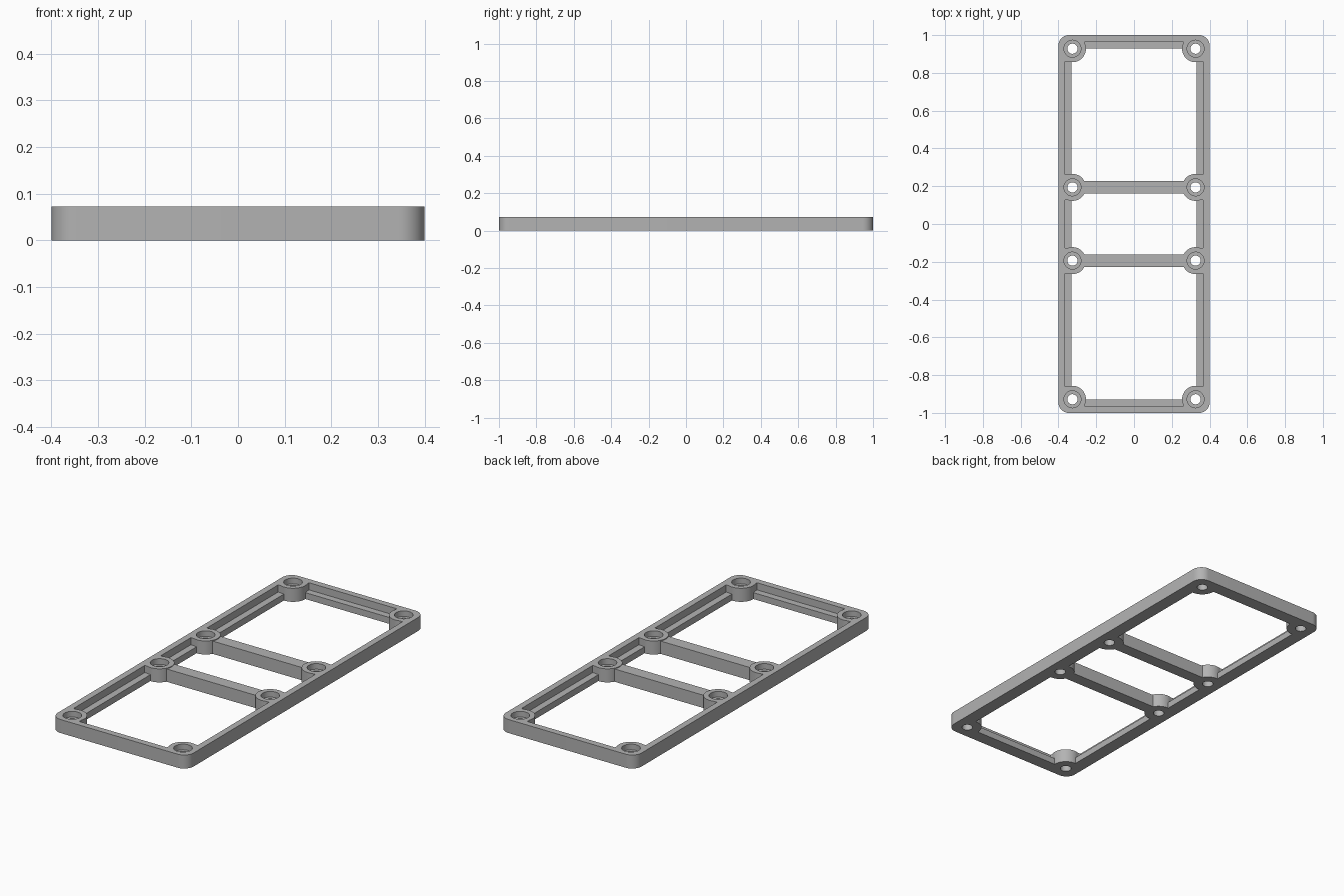
import bpy
import bmesh
import math

default = bpy.data.objects.get("Cube")
if default:
    bpy.data.objects.remove(default, do_unlink=True)

HALF_X, HALF_Y, HEIGHT = 0.40, 1.00, 0.072
RAIL, WALL, LEDGE = 0.07, 0.034, 0.034
BOSS_X, BOSS_Y, BOSS_R = 0.326, (0.928, 0.194), 0.0715
BORE_R, HOLE_R, BORE_FLOOR = 0.045, 0.027, 0.042
BAR_HALF, BAR_TOP = 0.033, 0.068

grey = bpy.data.materials.new("mid grey")
grey.use_nodes = True
colour = (0.45, 0.45, 0.45, 1)
grey.diffuse_color = colour
grey.node_tree.nodes["Principled BSDF"].inputs["Base Color"].default_value = colour


def prism(name, outline, z0, z1):
    """Extrude a flat outline from z0 to z1."""
    bm = bmesh.new()
    face = bm.faces.new([bm.verts.new((x, y, z0)) for x, y in outline])
    top = bmesh.ops.extrude_face_region(bm, geom=[face])["geom"]
    for v in top:
        if isinstance(v, bmesh.types.BMVert):
            v.co.z = z1
    bmesh.ops.recalc_face_normals(bm, faces=bm.faces)
    mesh = bpy.data.meshes.new(name)
    bm.to_mesh(mesh)
    bm.free()
    mesh.materials.append(grey)
    obj = bpy.data.objects.new(name, mesh)
    bpy.context.scene.collection.objects.link(obj)
    return obj


def block(name, x0, x1, y0, y1, z0, z1):
    return prism(name, [(x0, y0), (x1, y0), (x1, y1), (x0, y1)], z0, z1)


def disc(name, x, y, r, z0, z1, n=48):
    angles = [math.tau * i / n for i in range(n)]
    return prism(name, [(x + r * math.cos(a), y + r * math.sin(a)) for a in angles], z0, z1)


def rounded(hx, hy, r, n=12):
    pts = []
    for q, (sx, sy) in enumerate([(1, 1), (-1, 1), (-1, -1), (1, -1)]):
        for i in range(n + 1):
            a = math.pi / 2 * (q + i / n)
            pts.append((sx * (hx - r) + r * math.cos(a), sy * (hy - r) + r * math.sin(a)))
    return pts


def combine(target, tool, operation):
    """Apply one boolean and discard the tool."""
    tool.hide_render = True
    mod = target.modifiers.new("shape", "BOOLEAN")
    mod.operation, mod.object, mod.solver = operation, tool, "EXACT"
    bpy.context.view_layer.objects.active = target
    bpy.ops.object.modifier_apply(modifier=mod.name)
    bpy.data.objects.remove(tool, do_unlink=True)


# Rounded outer frame with its large opening
frame = prism("mounting_frame", rounded(HALF_X, HALF_Y, 0.055), 0, HEIGHT)
ix, iy = HALF_X - RAIL, HALF_Y - RAIL
combine(frame, block("opening", -ix, ix, -iy, iy, -0.1, 0.2), "DIFFERENCE")

# Stepped ledge along the inner edge, interrupted at the bosses
outer, inner = BOSS_Y
gap = BOSS_R - 0.004
spans = [(inner + gap, outer - gap), (gap - inner, inner - gap), (gap - outer, -inner - gap)]
px, py = HALF_X - WALL, HALF_Y - WALL
for y0, y1 in spans:
    combine(frame, block("side_step", -px, px, y0, y1, LEDGE, 0.2), "DIFFERENCE")
end_x = BOSS_X - gap
combine(frame, block("end_step", -end_x, end_x, -py, py, LEDGE, 0.2), "DIFFERENCE")

# Two cross bars
for s in (-1, 1):
    bar = block("cross_bar", -ix - 0.01, ix + 0.01, s * inner - BAR_HALF, s * inner + BAR_HALF, 0, BAR_TOP)
    combine(frame, bar, "UNION")

# Eight screw bosses, then their counterbored holes
places = [(sx * BOSS_X, sy * y) for sx in (-1, 1) for sy in (-1, 1) for y in BOSS_Y]
for x, y in places:
    combine(frame, disc("boss", x, y, BOSS_R, 0, HEIGHT), "UNION")
for x, y in places:
    combine(frame, disc("counterbore", x, y, BORE_R, BORE_FLOOR, 0.2), "DIFFERENCE")
    combine(frame, disc("screw_hole", x, y, HOLE_R, -0.1, 0.2), "DIFFERENCE")

bpy.ops.object.select_all(action="DESELECT")
frame.select_set(True)
bpy.context.view_layer.objects.active = frame
bpy.ops.object.shade_smooth_by_angle(angle=math.radians(30))
